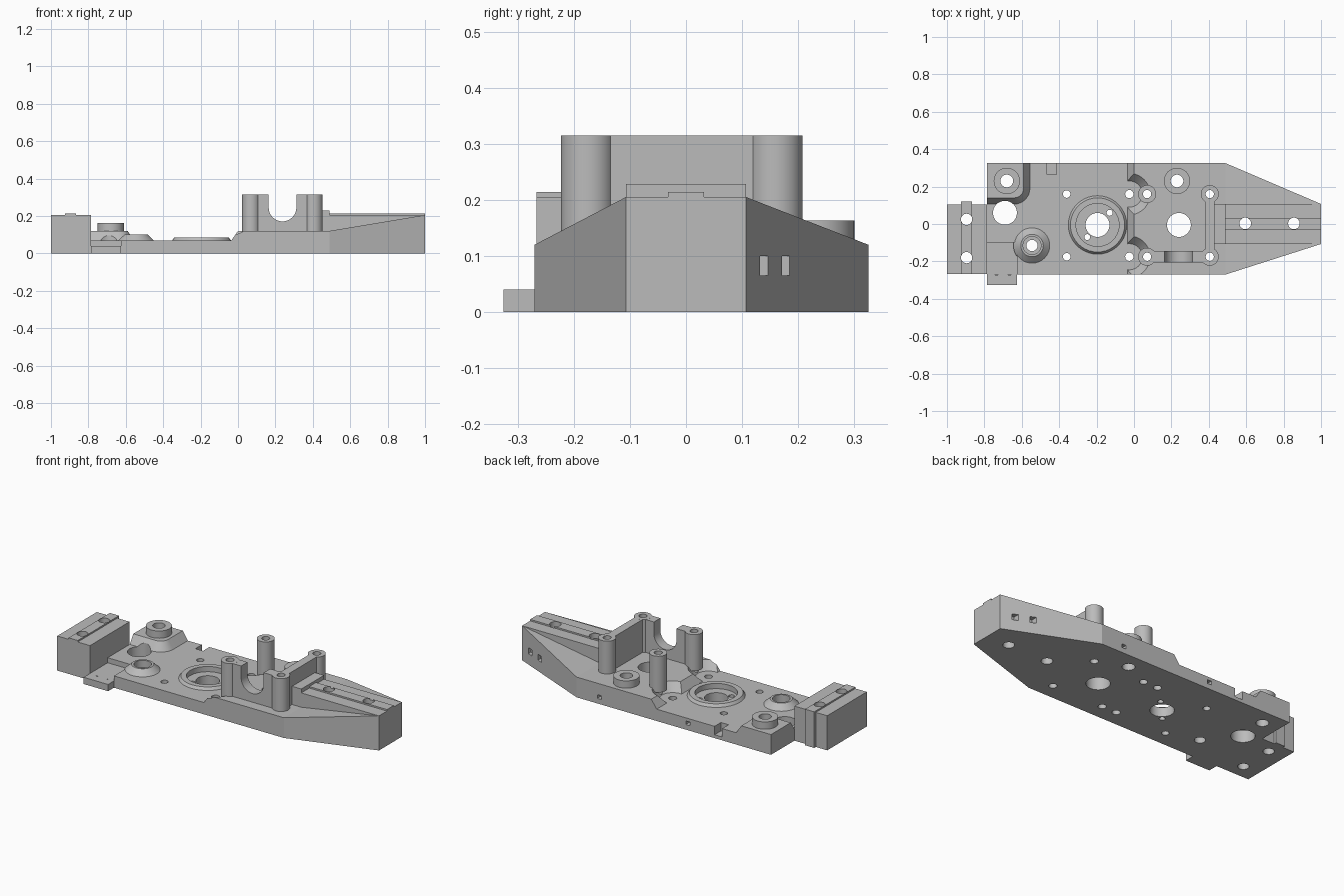
import bpy, bmesh
from math import sin, cos, pi, radians
from mathutils import Matrix, Vector

cube = bpy.data.objects.get("Cube")
if cube:
    bpy.data.objects.remove(cube)

grey = bpy.data.materials.new("machined_grey")
grey.use_nodes = True
COLOUR = (0.5, 0.5, 0.5, 1)
grey.diffuse_color = COLOUR
grey.node_tree.nodes["Principled BSDF"].inputs["Base Color"].default_value = COLOUR


def finish(name, bm):
    bmesh.ops.recalc_face_normals(bm, faces=bm.faces)
    mesh = bpy.data.meshes.new(name)
    bm.to_mesh(mesh)
    bm.free()
    mesh.materials.append(grey)
    ob = bpy.data.objects.new(name, mesh)
    bpy.context.scene.collection.objects.link(ob)
    return ob


def loft(name, lower, upper, z0, z1):
    """Solid between two outlines of equal length."""
    bm = bmesh.new()
    a = [bm.verts.new((x, y, z0)) for x, y in lower]
    b = [bm.verts.new((x, y, z1)) for x, y in upper]
    bm.faces.new(a)
    bm.faces.new(b)
    for i in range(len(a)):
        j = (i + 1) % len(a)
        bm.faces.new((a[i], a[j], b[j], b[i]))
    return finish(name, bm)


def box(name, x0, x1, y0, y1, z0, z1):
    rect = [(x0, y0), (x1, y0), (x1, y1), (x0, y1)]
    return loft(name, rect, rect, z0, z1)


def disc(x, y, r, n=40):
    return [(x + r * cos(2 * pi * i / n), y + r * sin(2 * pi * i / n)) for i in range(n)]


def cone(name, x, y, r0, r1, z0, z1):
    return loft(name, disc(x, y, r0), disc(x, y, r1), z0, z1)


def rod(name, x, y, r, z0, z1):
    return cone(name, x, y, r, r, z0, z1)


def hull(name, points):
    bm = bmesh.new()
    for p in points:
        bm.verts.new(p)
    bmesh.ops.convex_hull(bm, input=bm.verts)
    bmesh.ops.dissolve_limit(bm, angle_limit=0.01, verts=bm.verts, edges=bm.edges)
    return finish(name, bm)


def cut(parts, cutters):
    for part in parts:
        for c in cutters:
            mod = part.modifiers.new("cut", 'BOOLEAN')
            mod.object = c
            mod.operation = 'DIFFERENCE'
            mod.solver = 'EXACT'
        bpy.context.view_layer.update()
        deps = bpy.context.evaluated_depsgraph_get()
        mesh = bpy.data.meshes.new_from_object(part.evaluated_get(deps))
        part.modifiers.clear()
        part.data = mesh
    for c in cutters:
        bpy.data.objects.remove(c)


def drill(parts, holes, z0=-0.1, z1=0.5):
    cut(parts, [rod("drill", x, y, r, z0, z1) for x, y, r in holes])


FRONT, BACK = -0.27, 0.325
posts = [(x, y) for x in (0.07, 0.405) for y in (-0.175, 0.16)]

# Thin base plate, raised deck with a sloping step, and tapered nose
plate = box("base_plate", -0.785, 0.0, FRONT, BACK, 0, 0.07)
deck = hull("raised_deck", [(x, y, z) for y in (FRONT, BACK)
            for x, z in ((-0.035, 0), (-0.035, 0.07), (0, 0.12), (0.49, 0), (0.49, 0.12))])
nose = hull("tapered_nose", [(0.49, y, z) for y in (FRONT, BACK) for z in (0, 0.12)]
            + [(1, y, z) for y in (-0.107, 0.107) for z in (0, 0.205)])
spine = box("nose_spine", 0.48, 1, -0.107, 0.107, 0.1, 0.205)
rail = box("nose_rail", 0.48, 1, -0.032, 0.032, 0.19, 0.214)

# Tail block with its cross rail
tail = box("tail_block", -1, -0.785, FRONT + 0.004, 0.105, 0, 0.205)
tail_rail = box("tail_rail", -0.925, -0.865, FRONT + 0.004, 0.12, 0, 0.214)

# Low tab at the front edge
tab = box("side_tab", -0.785, -0.625, BACK * -1, -0.2, 0, 0.04)

# Raised corner pad with a rounded sloping edge


def pad_outline(r):
    arc = [(-0.64 + r * sin(t * pi / 16), 0.19 - r * cos(t * pi / 16)) for t in range(9)]
    return [(-0.785, 0.19 - r)] + arc + [(-0.64 + r, BACK), (-0.785, BACK)]


pad = loft("corner_pad", pad_outline(0.09), pad_outline(0.05), 0.06, 0.12)
pad_boss = rod("corner_boss", -0.68, 0.23, 0.07, 0.1, 0.163)
deck_boss = rod("deck_boss", 0.23, 0.23, 0.07, 0.1, 0.163)
cone_boss = cone("conical_boss", -0.545, -0.115, 0.1, 0.06, 0.065, 0.102)
flange = cone("round_flange", -0.195, -0.005, 0.16, 0.145, 0.065, 0.086)

# Four posts, joined by a cradle wall in front and a plain wall on one side
post_parts = [rod(f"post_{i + 1}", x, y, 0.048, 0.1, 0.315) for i, (x, y) in enumerate(posts)]
cradle = box("cradle_wall", 0.07, 0.405, -0.205, -0.145, 0.1, 0.3148)
end_wall = box("end_wall", 0.38, 0.43, -0.175, 0.16, 0.1, 0.3148)
step_bar = box("step_bar", 0.405, 0.49, -0.107, 0.107, 0.1, 0.228)

# U-shaped opening of the cradle
u_cut = hull("u_cutter", [(0.238 + 0.074 * cos(a), y, 0.245 + 0.074 * sin(a))
             for a in [radians(180 + 7.5 * i) for i in range(25)] for y in (-0.3, -0.1)]
             + [(x, y, 0.4) for x in (0.164, 0.312) for y in (-0.3, -0.1)])
cut([cradle], [u_cut])

# Pockets: tab seat, edge notch, conical screw reliefs and counterbores
cut([plate], [box("tab_seat", -0.8, -0.625, -0.4, -0.1, 0.04, 0.2),
              box("edge_notch", -0.465, -0.415, 0.265, 0.4, 0.02, 0.2)])
cut([deck], [cone("relief", -0.025, y, 0.07, 0.115, 0.07, 0.125) for y in (-0.175, 0.16)])
cut([flange, plate], [rod("flange_bore", -0.195, -0.005, 0.115, 0.055, 0.2)])
cut([cone_boss, plate], [rod("boss_bore", -0.545, -0.115, 0.048, 0.06, 0.2)])

# Through holes
post_holes = [(x, y, 0.022) for x, y in posts]
screw_holes = [(-0.025, y, 0.022) for y in (-0.175, 0.16)]
drill([plate], [(-0.69, 0.06, 0.064), (-0.68, 0.23, 0.034), (-0.545, -0.115, 0.03),
                (-0.36, 0.16, 0.02), (-0.36, -0.175, 0.02), (-0.195, -0.005, 0.064),
                (-0.25, -0.07, 0.016), (-0.13, 0.06, 0.016)] + screw_holes)
drill([pad, pad_boss], [(-0.69, 0.06, 0.064), (-0.68, 0.23, 0.034)])
drill([deck], post_holes + screw_holes + [(0.23, 0.23, 0.034), (0.24, -0.005, 0.064)])
drill([deck_boss], [(0.23, 0.23, 0.034)])
drill([tail, tail_rail], [(-0.895, 0.025, 0.03), (-0.895, -0.18, 0.03)])
drill([nose, spine, rail], [(0.595, 0.003, 0.031), (0.855, 0.003, 0.031)])
for part, hole in zip(post_parts, post_holes):
    drill([part], [hole])
drill([cradle, end_wall, step_bar], post_holes)
drill([tab], [(-0.735, -0.265, 0.01), (-0.665, -0.265, 0.01)], 0.015)

# Slots in the back of the nose and small holes in the back edge
cut([nose], [box("slot", x - 0.016, x + 0.016, y - 0.03, y + 0.1, 0.065, 0.1)
             for x, y in ((0.925, 0.14), (0.835, 0.178))])
cut([deck, plate], [box("edge_hole", x - 0.014, x + 0.014, 0.29, 0.4, 0.03, 0.052)
                    for x in (0.34, -0.24)])

# Smooth round walls, crisp edges
bpy.ops.object.select_all(action='DESELECT')
for ob in bpy.context.scene.objects:
    if ob.type == 'MESH':
        ob.select_set(True)
        bpy.context.view_layer.objects.active = ob
bpy.ops.object.shade_smooth_by_angle(angle=radians(30))
